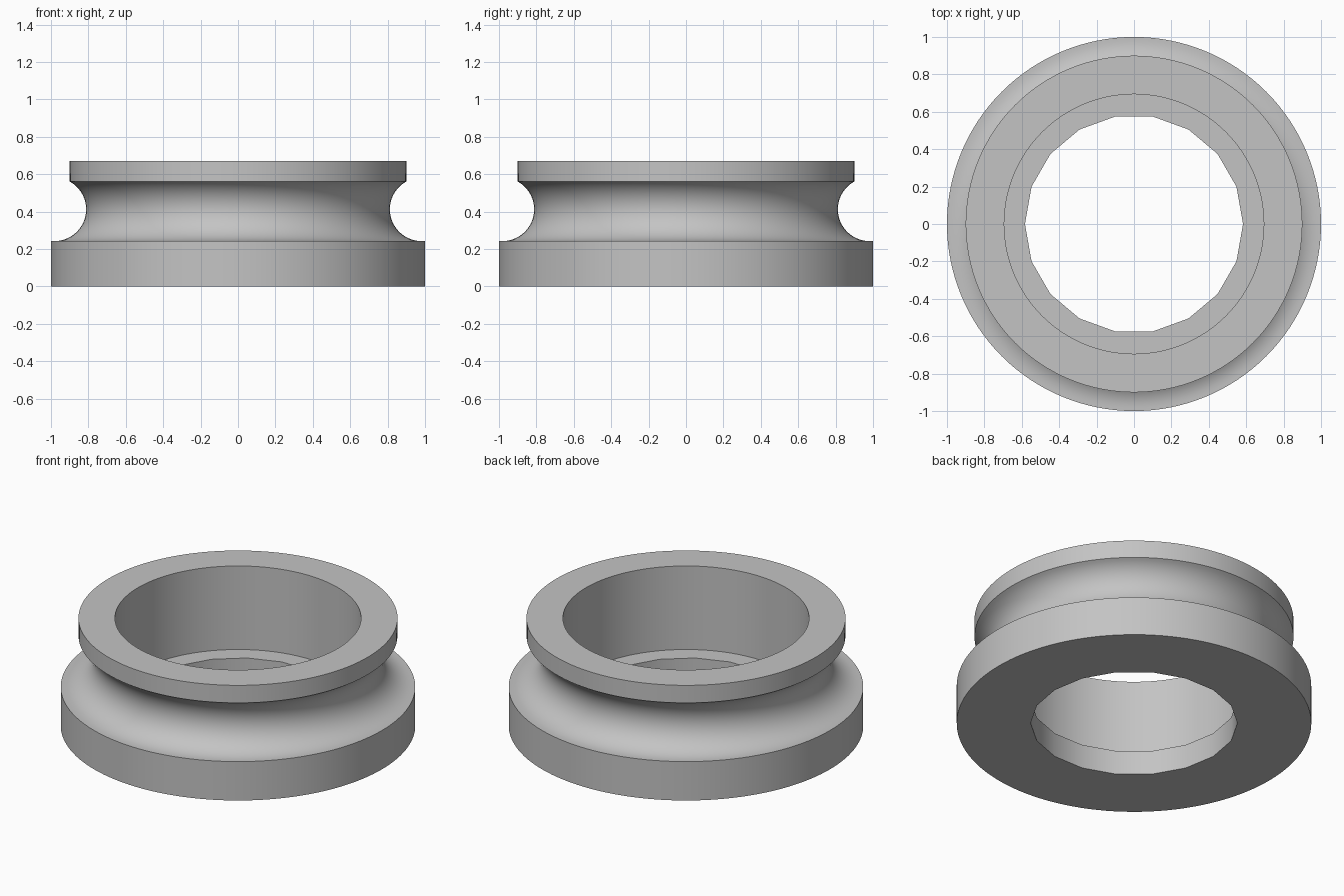
import bpy
import bmesh
from math import cos, sin, pi, radians, tau

default_cube = bpy.data.objects.get("Cube")
if default_cube:
    bpy.data.objects.remove(default_cube, do_unlink=True)

grey = bpy.data.materials.new("plain grey")
grey.use_nodes = True
colour = (0.55, 0.55, 0.55, 1)
grey.diffuse_color = colour
grey.node_tree.nodes["Principled BSDF"].inputs["Base Color"].default_value = colour


def lathe(name, profile, sides):
    """Turn (radius, height) points about z, closing both ends with flat caps."""
    bm = bmesh.new()
    rings = [[bm.verts.new((r * cos(tau * i / sides), r * sin(tau * i / sides), z))
              for i in range(sides)] for r, z in profile]
    for low, high in zip(rings, rings[1:]):
        for i in range(sides):
            j = (i + 1) % sides
            bm.faces.new((low[i], low[j], high[j], high[i]))
    bm.faces.new(rings[0][::-1])
    bm.faces.new(rings[-1])
    bmesh.ops.recalc_face_normals(bm, faces=bm.faces)
    mesh = bpy.data.meshes.new(name)
    bm.to_mesh(mesh)
    bm.free()
    mesh.materials.append(grey)
    obj = bpy.data.objects.new(name, mesh)
    bpy.context.collection.objects.link(obj)
    return obj


# Round groove between the wide base and the narrower top flange
groove_r, groove_x, groove_z = 0.17, 0.982, 0.412
start, end, steps = radians(270), radians(119), 24
groove = []
for k in range(steps + 1):
    a = start + (end - start) * k / steps
    groove.append((groove_x + groove_r * cos(a), groove_z + groove_r * sin(a)))

# Outer wall, flange, and the wide recess sunk from the top
profile = [(1, 0), (1, 0.242)] + groove + [(0.9, 0.67), (0.694, 0.67), (0.694, 0.15)]
body = lathe("grooved_ring", profile, 128)

# Faceted hole through the floor of the recess
cutter = lathe("hole_cutter", [(0.583, -0.2), (0.583, 0.4)], 18)
cutter.hide_render = True
cut = body.modifiers.new("floor hole", 'BOOLEAN')
cut.operation = 'DIFFERENCE'
cut.solver = 'EXACT'
cut.object = cutter

bpy.ops.object.select_all(action='DESELECT')
body.select_set(True)
bpy.context.view_layer.objects.active = body
bpy.ops.object.modifier_apply(modifier=cut.name)
bpy.data.objects.remove(cutter, do_unlink=True)
bpy.ops.object.shade_smooth_by_angle(angle=radians(30))
